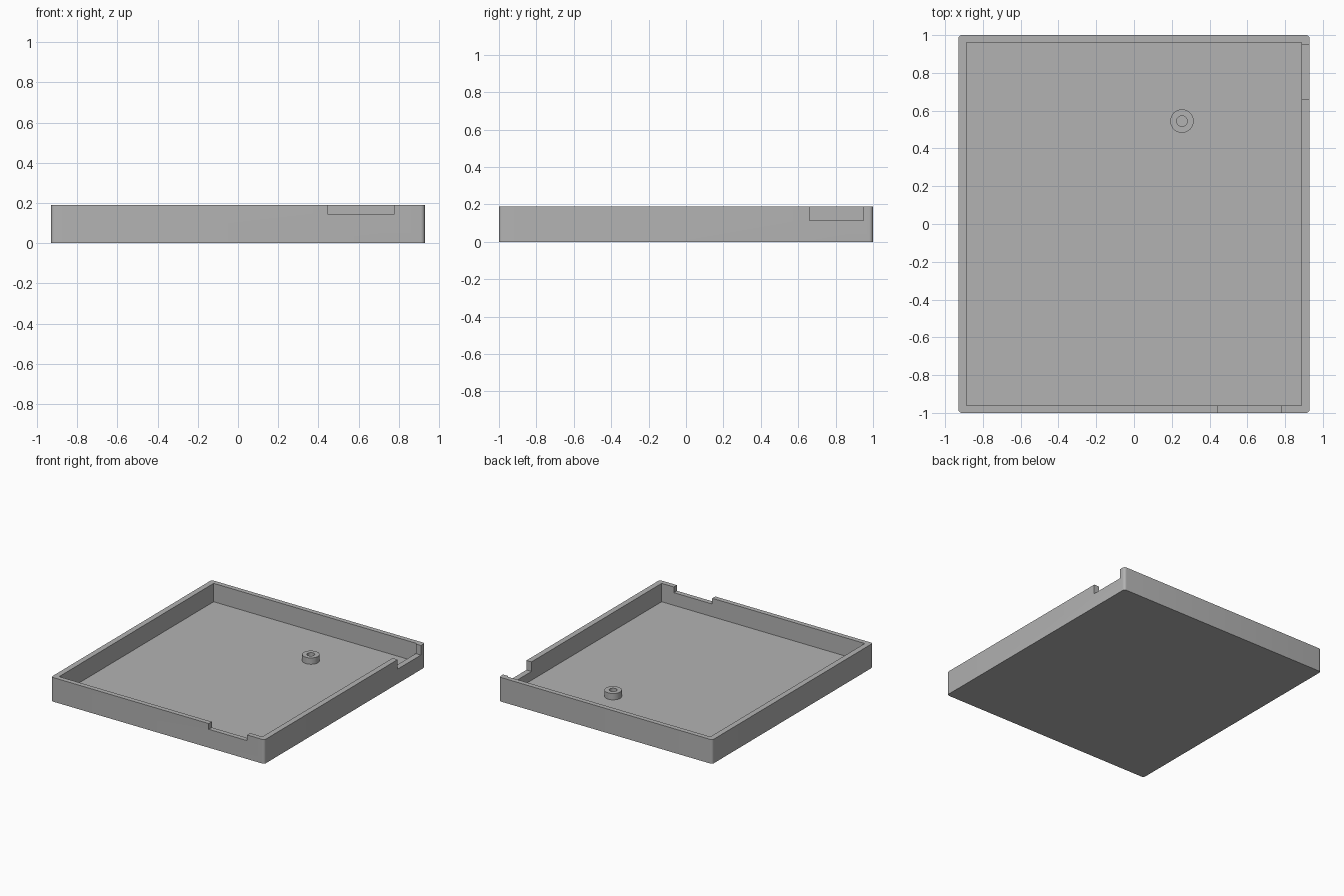
import bpy
import bmesh

default_cube = bpy.data.objects.get("Cube")
if default_cube:
    bpy.data.objects.remove(default_cube, do_unlink=True)

HALF_X, HALF_Y, HEIGHT = 0.93, 1.0, 0.19
WALL_X, WALL_Y, FLOOR = 0.044, 0.038, 0.045
CORNER = 0.02

grey = bpy.data.materials.new("plain grey")
grey.use_nodes = True
grey.diffuse_color = (0.45, 0.45, 0.45, 1)
grey.node_tree.nodes["Principled BSDF"].inputs["Base Color"].default_value = grey.diffuse_color


def finish(name, bm):
    mesh = bpy.data.meshes.new(name)
    bmesh.ops.recalc_face_normals(bm, faces=bm.faces)
    bm.to_mesh(mesh)
    bm.free()
    mesh.materials.append(grey)
    obj = bpy.data.objects.new(name, mesh)
    bpy.context.collection.objects.link(obj)
    return obj


def box(name, x, y, z, corner=0):
    """Box from (low, high) ranges, with optional rounded upright edges."""
    bm = bmesh.new()
    bmesh.ops.create_cube(bm, size=1)
    for v in bm.verts:
        v.co = [r[0] if c < 0 else r[1] for c, r in zip(v.co, (x, y, z))]
    if corner:
        upright = [e for e in bm.edges
                   if abs(e.verts[0].co.z - e.verts[1].co.z) > HEIGHT / 2]
        bmesh.ops.bevel(bm, geom=upright, offset=corner, segments=6,
                        profile=0.5, affect='EDGES')
    return finish(name, bm)


def cut(target, cutter):
    mod = target.modifiers.new(cutter.name, 'BOOLEAN')
    mod.operation = 'DIFFERENCE'
    mod.solver = 'EXACT'
    mod.object = cutter
    bpy.context.view_layer.objects.active = target
    bpy.ops.object.modifier_apply(modifier=mod.name)
    bpy.data.objects.remove(cutter, do_unlink=True)


def smooth(obj):
    bpy.ops.object.select_all(action='DESELECT')
    obj.select_set(True)
    bpy.context.view_layer.objects.active = obj
    bpy.ops.object.shade_smooth_by_angle(angle=0.6)


# Open tray with rounded outer corners and a square pocket
tray = box("tray", (-HALF_X, HALF_X), (-HALF_Y, HALF_Y), (0, HEIGHT), CORNER)
inner_x, inner_y = HALF_X - WALL_X, HALF_Y - WALL_Y
cut(tray, box("pocket", (-inner_x, inner_x), (-inner_y, inner_y), (FLOOR, 0.3)))

# Notches in the front wall and the left (+x) wall
cut(tray, box("front_notch", (0.445, 0.78), (-1.1, -0.9), (0.145, 0.3)))
cut(tray, box("side_notch", (0.85, 1.1), (0.66, 0.95), (0.115, 0.3)))
smooth(tray)

# Hollow standoff on the floor: a ring profile spun around its axis
bm = bmesh.new()
profile = [(0.028, FLOOR), (0.062, FLOOR), (0.062, 0.095), (0.028, 0.095)]
verts = [bm.verts.new((r, 0, z)) for r, z in profile]
edges = [bm.edges.new((verts[i], verts[(i + 1) % 4])) for i in range(4)]
bmesh.ops.spin(bm, geom=verts + edges, cent=(0, 0, 0), axis=(0, 0, 1),
               angle=6.283185, steps=48)
bmesh.ops.remove_doubles(bm, verts=bm.verts, dist=0.0001)
standoff = finish("standoff", bm)
standoff.location = (0.254, 0.545, 0)
smooth(standoff)
